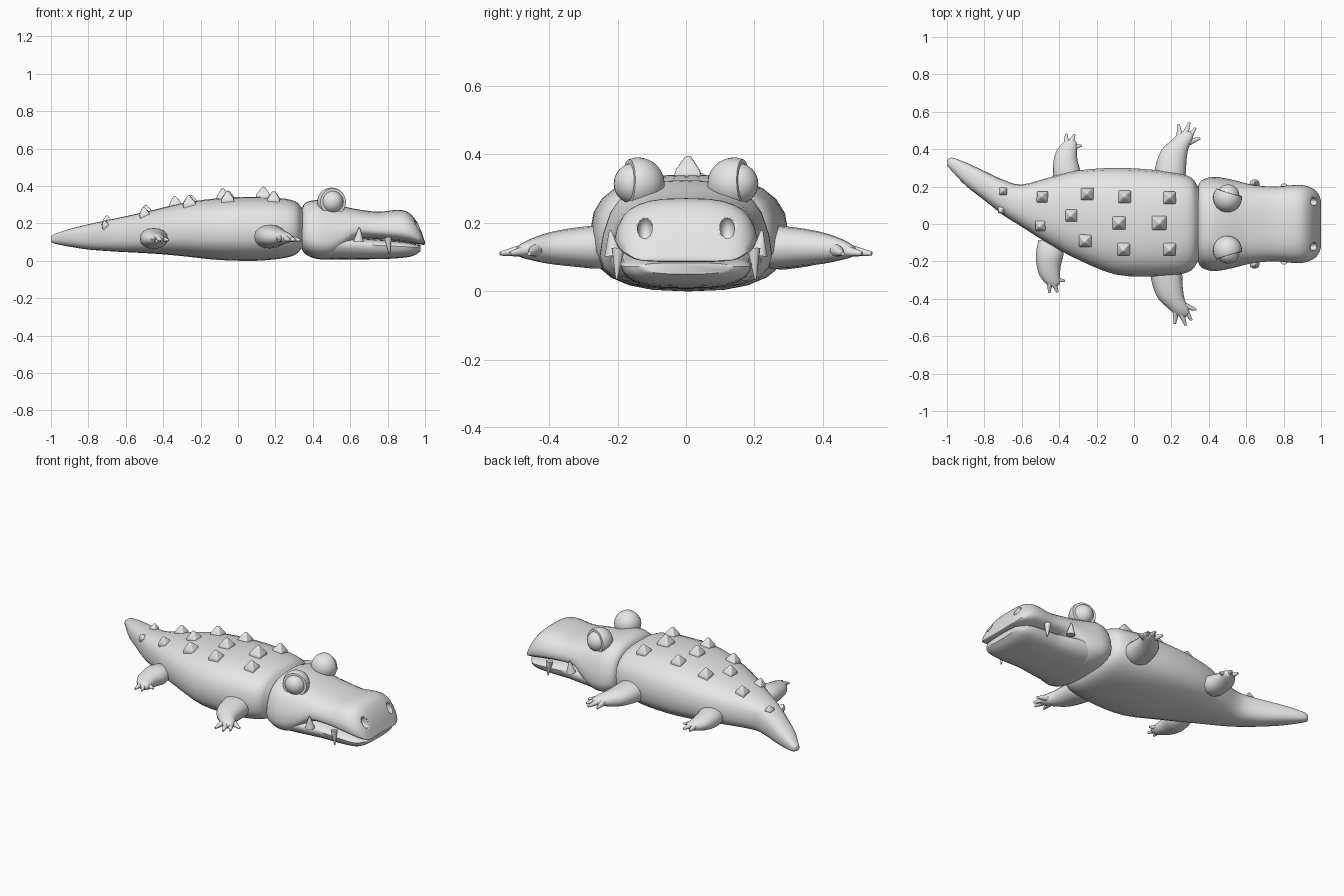
import bpy, bmesh, math
from mathutils import Vector

cube = bpy.data.objects.get("Cube")
if cube:
    bpy.data.objects.remove(cube, do_unlink=True)

grey = bpy.data.materials.new("plain grey")
grey.use_nodes = True
grey.diffuse_color = (0.8, 0.8, 0.8, 1)
grey.node_tree.nodes["Principled BSDF"].inputs["Base Color"].default_value = grey.diffuse_color


def finish(name, bm, angle=50):
    """Turn a bmesh into a smooth shaded object."""
    bmesh.ops.recalc_face_normals(bm, faces=bm.faces)
    mesh = bpy.data.meshes.new(name)
    bm.to_mesh(mesh)
    bm.free()
    obj = bpy.data.objects.new(name, mesh)
    bpy.context.collection.objects.link(obj)
    mesh.materials.append(grey)
    bpy.ops.object.select_all(action='DESELECT')
    obj.select_set(True)
    bpy.context.view_layer.objects.active = obj
    bpy.ops.object.shade_smooth_by_angle(angle=math.radians(angle))
    return obj


def resample(rows, steps=3):
    """Smooth curve through the listed sections."""
    out = []
    last = len(rows) - 1
    for i in range(last):
        picks = rows[max(i - 1, 0)], rows[i], rows[i + 1], rows[min(i + 2, last)]
        for k in range(steps):
            t = k / steps
            out.append([b + t / 2 * (c - a + t * (2*a - 5*b + 4*c - d + t * (3*b - a - 3*c + d)))
                        for a, b, c, d in zip(*picks)])
    return out + [rows[-1]]


def loft(name, rows, power=2.5, taper=0.0, along_y=False, side=1, sides=24):
    """Rows hold station, centre, half width, bottom and top of each section."""
    bm = bmesh.new()
    rings = []
    for station, centre, half, low, high in resample(rows):
        pts = []
        for k in range(sides):
            a = math.tau * k / sides
            c, s = math.cos(a), math.sin(a)
            u = math.copysign(abs(c) ** (2 / power), c)
            v = math.copysign(abs(s) ** (2 / power), s)
            pts.append((u * (1 - (taper * v + abs(taper)) / 2), v))
        widest = max(u for u, v in pts)
        ring = []
        for u, v in pts:
            across = centre + half * u / widest
            z = (low + high) / 2 + v * (high - low) / 2
            ring.append(bm.verts.new((across, station * side, z) if along_y
                                     else (station, across * side, z)))
        rings.append(ring)
    for r, q in zip(rings, rings[1:]):
        for k in range(sides):
            n = (k + 1) % sides
            bm.faces.new((r[k], r[n], q[n], q[k]))
    bm.faces.new(rings[0])
    bm.faces.new(rings[-1])
    return finish(name, bm)


def spike(name, start, end, r1, r2, sides=10):
    """Tapered point from start to end, with a rounded tip."""
    start, end = Vector(start), Vector(end)
    way = end - start
    bm = bmesh.new()
    bmesh.ops.create_cone(bm, cap_ends=True, segments=sides, radius1=r1, radius2=r2,
                          depth=way.length)
    bmesh.ops.transform(bm, verts=bm.verts, matrix=way.to_track_quat('Z', 'Y').to_matrix().to_4x4())
    bmesh.ops.translate(bm, verts=bm.verts, vec=(start + end) / 2)
    return finish(name, bm)


def ball(name, centre, size):
    bm = bmesh.new()
    bmesh.ops.create_uvsphere(bm, u_segments=24, v_segments=16, radius=1)
    bmesh.ops.scale(bm, verts=bm.verts, vec=size)
    bmesh.ops.translate(bm, verts=bm.verts, vec=centre)
    return finish(name, bm)


# Body and curved tail
body = loft("body_and_tail", [
    (-1, .325, .014, .1, .13), (-.975, .32, .035, .09, .145), (-.9, .267, .062, .075, .17),
    (-.8, .205, .078, .06, .195), (-.7, .142, .094, .052, .217), (-.6, .098, .113, .046, .238),
    (-.45, .07, .18, .038, .272), (-.3, .048, .238, .025, .308), (-.1, .015, .285, .004, .335),
    (.1, .005, .285, 0, .342), (.25, 0, .268, .015, .332), (.31, 0, .245, .035, .315),
    (.335, 0, .21, .06, .29), (.36, 0, .17, .09, .26)], power=2.6, taper=.06)

# Head with upper jaw, and lower jaw
head = loft("head_and_upper_jaw", [
    (.342, 0, .2, .06, .28), (.36, 0, .232, .035, .31), (.42, 0, .252, .01, .325),
    (.5, 0, .242, .012, .31), (.57, 0, .225, .06, .29), (.64, 0, .208, .115, .275),
    (.75, 0, .2, .115, .262), (.85, 0, .208, .105, .272), (.905, 0, .207, .097, .262),
    (.945, 0, .195, .09, .225), (.975, 0, .175, .087, .17), (.993, 0, .148, .085, .12),
    (1, 0, .12, .088, .1)], power=2.9, taper=.28)
loft("lower_jaw", [
    (.4, 0, .2, .03, .1), (.48, 0, .228, .008, .135), (.6, 0, .212, .008, .125),
    (.7, 0, .194, .008, .118), (.8, 0, .193, .01, .11), (.9, 0, .19, .018, .1),
    (.945, 0, .172, .03, .09), (.975, 0, .13, .05, .083)], power=2.9, taper=-.25)

# Nostril hollows
for side in (-1, 1):
    cutter = ball("nostril_cutter", (.958, side * .12, .182), (.03, .022, .036))
    cutter.hide_render = True
    cut = head.modifiers.new("nostril", 'BOOLEAN')
    cut.operation = 'DIFFERENCE'
    cut.solver = 'EXACT'
    cut.object = cutter
    bpy.context.view_layer.objects.active = head
    bpy.ops.object.modifier_apply(modifier=cut.name)
    bpy.data.objects.remove(cutter, do_unlink=True)

for side, word in ((1, "left"), (-1, "right")):
    # Eye: ball looking out of a cut-off lid
    out = Vector((.3, side, .05)).normalized()
    centre = Vector((.5, side * .14, .314))
    ball(word + "_eyeball", centre + out * .012, (.06, .06, .06))
    bm = bmesh.new()
    bmesh.ops.create_uvsphere(bm, u_segments=28, v_segments=18, radius=.077)
    bmesh.ops.rotate(bm, verts=bm.verts, matrix=out.to_track_quat('Z', 'Y').to_matrix())
    bmesh.ops.translate(bm, verts=bm.verts, vec=centre)
    bmesh.ops.bisect_plane(bm, geom=bm.verts[:] + bm.edges[:] + bm.faces[:],
                           plane_co=centre + out * .03, plane_no=out, clear_outer=True)
    bmesh.ops.holes_fill(bm, edges=[e for e in bm.edges if e.is_boundary])
    finish(word + "_eyelid", bm, 35)

    # Teeth
    spike(word + "_upper_fang", (.802, side * .198, .125), (.81, side * .203, .036), .02, .003)
    spike(word + "_lower_tooth", (.645, side * .212, .105), (.648, side * .222, .178), .028, .003)

    # Front and back legs with claws
    dx = .01 * side
    loft(word + "_front_leg", [
        (.2, .17 + dx, .07, .08, .18), (.25, .18 + dx, .085, .066, .192),
        (.33, .19 + dx, .08, .072, .185), (.4, .21 + dx, .07, .08, .172),
        (.45, .247 + dx, .055, .09, .155), (.48, .265 + dx, .04, .098, .14),
        (.495, .27 + dx, .02, .105, .128)], power=2.2, along_y=True, side=side, sides=16)
    for n, (sx, sy, ex, ey) in enumerate([(.235, .465, .228, .535), (.26, .47, .287, .543),
                                          (.28, .455, .318, .515), (.285, .44, .343, .458)]):
        spike(f"{word}_front_claw_{n + 1}", (sx + dx, side * sy, .12),
              (ex + dx, side * ey, .11), .02, .006)

    dx, dy = (0, 0) if side > 0 else (-.09, -.115)
    loft(word + "_back_leg", [
        (.2 + dy, -.36 + dx, .06, .085, .16), (.27 + dy, -.36 + dx, .074, .064, .175),
        (.34 + dy, -.366 + dx, .064, .07, .165), (.39 + dy, -.36 + dx, .055, .08, .153),
        (.43 + dy, -.345 + dx, .04, .09, .14), (.45 + dy, -.34 + dx, .02, .1, .128)],
        power=2.2, along_y=True, side=side, sides=16)
    for n, (sx, sy, ex, ey) in enumerate([(-.36, .425, -.363, .482), (-.34, .43, -.318, .48),
                                          (-.33, .41, -.28, .42)]):
        spike(f"{word}_back_claw_{n + 1}", (sx + dx, side * (sy + dy), .12),
              (ex + dx, side * (ey + dy), .11), .018, .006)

# Back scutes: blunt square pyramids standing on the body surface
bpy.context.view_layer.update()
for n, (x, y, size) in enumerate([
        (.19, .14, 1), (.135, .005, 1.15), (.19, -.135, 1), (-.05, .145, 1), (-.08, .005, 1.05),
        (-.055, -.135, 1), (-.25, .16, 1), (-.26, -.09, 1), (-.335, .045, .95),
        (-.49, .145, .9), (-.5, -.01, .8), (-.7, .175, .6), (-.71, .075, .55)]):
    hit, spot, normal, index = body.ray_cast(Vector((x, y, 1)), Vector((0, 0, -1)))
    if not hit:
        continue
    lean = (normal + Vector((0, 0, 1))).normalized()
    bm = bmesh.new()
    rings = []
    for r, h in ((.034, -.03), (.033, .008), (.022, .025), (.006, .048)):
        rings.append([bm.verts.new((r * size * a, r * size * b, h * size))
                      for a, b in ((1, 1), (-1, 1), (-1, -1), (1, -1))])
    for low, high in zip(rings, rings[1:]):
        for k in range(4):
            bm.faces.new((low[k - 1], low[k], high[k], high[k - 1]))
    bm.faces.new(rings[-1])
    bm.faces.new(rings[0])
    turn = Vector((0, 0, 1)).rotation_difference(lean).to_matrix()
    bmesh.ops.rotate(bm, verts=bm.verts, matrix=turn)
    bmesh.ops.translate(bm, verts=bm.verts, vec=spot)
    scute = finish(f"back_scute_{n + 1}", bm, 60)
    soft = scute.modifiers.new("soft edges", 'BEVEL')
    soft.width = .005 * size
    soft.segments = 2
